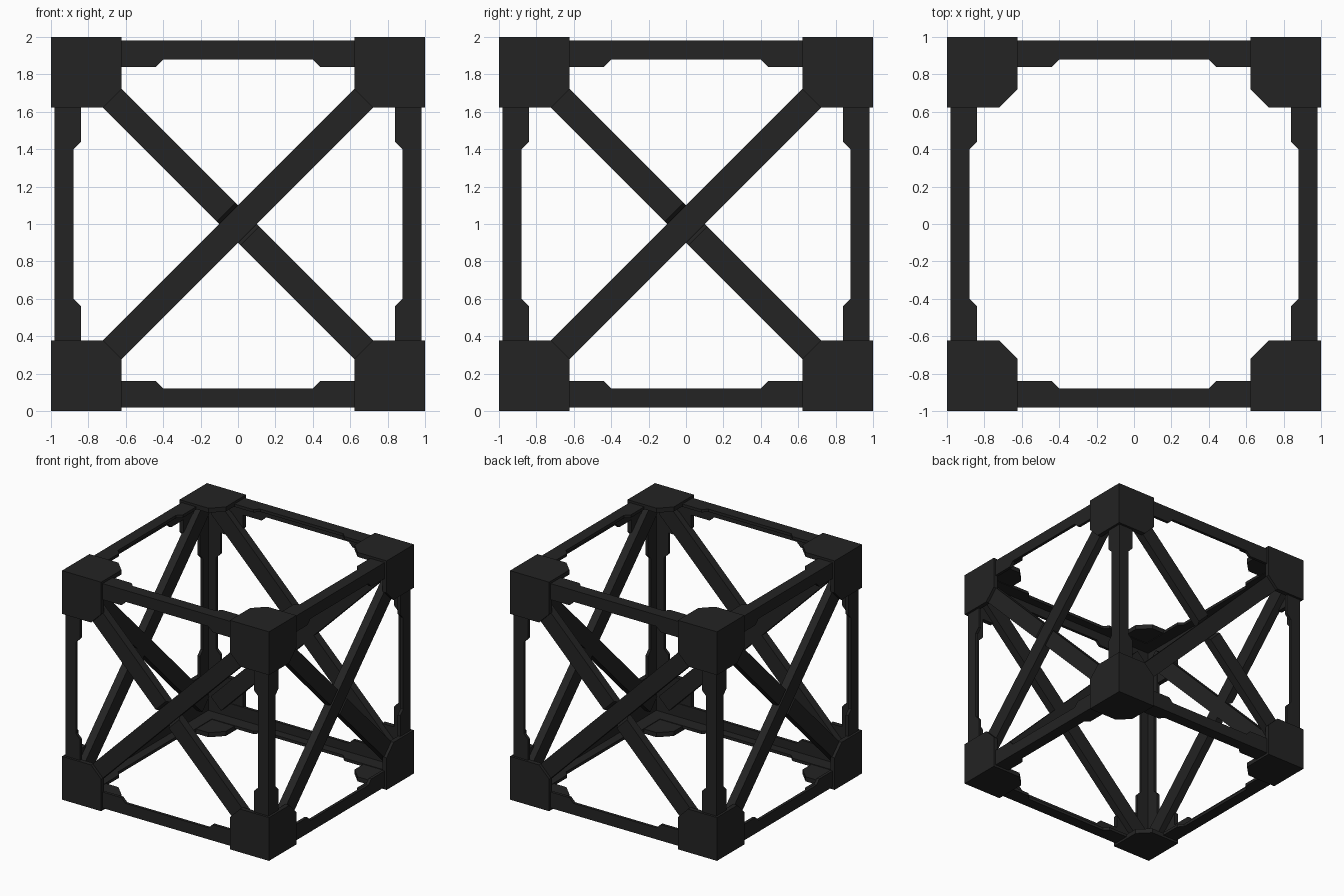
import bpy, bmesh, math
from mathutils import Matrix, Vector

if "Cube" in bpy.data.objects:
    bpy.data.objects.remove(bpy.data.objects["Cube"])

mat = bpy.data.materials.new("dark_metal")
mat.diffuse_color = (0.017, 0.017, 0.017, 1)
mat.use_nodes = True
mat.node_tree.nodes["Principled BSDF"].inputs["Base Color"].default_value = mat.diffuse_color

UP = Matrix.Translation((0, 0, 1))
FLIP = Matrix.Diagonal((1, 1, -1, 1))
I = Matrix.Identity(4)
# x -> y -> z axis cycle
CYCLE = Matrix(((0, 0, 1, 0), (1, 0, 0, 0), (0, 1, 0, 0), (0, 0, 0, 1)))


def turn(i):
    return Matrix.Rotation(i * math.pi / 2, 4, 'Z')


def loft(bm, rings, m=I):
    """Skin a list of closed rings, cap both ends."""
    vs = [[bm.verts.new(m @ Vector(p)) for p in r] for r in rings]
    n = len(rings[0])
    for a, b in zip(vs, vs[1:]):
        for i in range(n):
            bm.faces.new((a[i], a[(i + 1) % n], b[(i + 1) % n], b[i]))
    bm.faces.new(vs[0])
    bm.faces.new(vs[-1])


def finish(name, bm, m):
    bm.transform(UP @ m)
    bmesh.ops.recalc_face_normals(bm, faces=bm.faces)
    me = bpy.data.meshes.new(name)
    bm.to_mesh(me)
    bm.free()
    me.materials.append(mat)
    ob = bpy.data.objects.new(name, me)
    bpy.context.collection.objects.link(ob)


# L-section edge beam with widened ends, running along x at the lower front edge
def edge_beam(name, m):
    bm = bmesh.new()
    o, k = -.98, -.955
    rings = []
    for t, s in ((-.955, .14), (-.44, .14), (-.40, .10), (.40, .10), (.44, .14), (.955, .14)):
        i = o + s
        rings.append([(t, o, o), (t, i, o), (t, i, k), (t, k, k), (t, k, i), (t, o, i)])
    loft(bm, rings)
    finish(name, bm, m)


# corner bracket: three chamfered plates
def corner(name, m):
    bm = bmesh.new()
    a, c = -.622, -.72
    prof = [(-1, -1), (a, -1), (a, c), (c, a), (-1, a)]
    for k in (I, CYCLE, CYCLE @ CYCLE):
        loft(bm, [[(x, y, z) for x, y in prof] for z in (-1, -.96)], k)
    finish(name, bm, m)


# diagonal brace on the front side; dip sinks its face where it crosses under
def brace(name, sign, dip, m):
    bm = bmesh.new()
    e, w, y0, y1 = 1.2, .07, -.975, -.905
    rings = [[(t, y0 + d, -w), (t, y1, -w), (t, y1, w), (t, y0 + d, w)]
             for t, d in ((-e, 0), (-.09, 0), (-.07, dip), (.07, dip), (.09, 0), (e, 0))]
    loft(bm, rings, Matrix.Rotation(-sign * math.pi / 4, 4, 'Y'))
    finish(name, bm, m)


for i in range(4):
    r = turn(i)
    edge_beam(f"bottom_beam_{i}", r)
    edge_beam(f"top_beam_{i}", r @ FLIP)
    edge_beam(f"post_{i}", r @ CYCLE @ CYCLE)
    corner(f"bottom_corner_{i}", r)
    corner(f"top_corner_{i}", r @ FLIP)
    brace(f"main_brace_{i}", 1, 0, r)
    brace(f"cross_brace_{i}", -1, .03, r)
